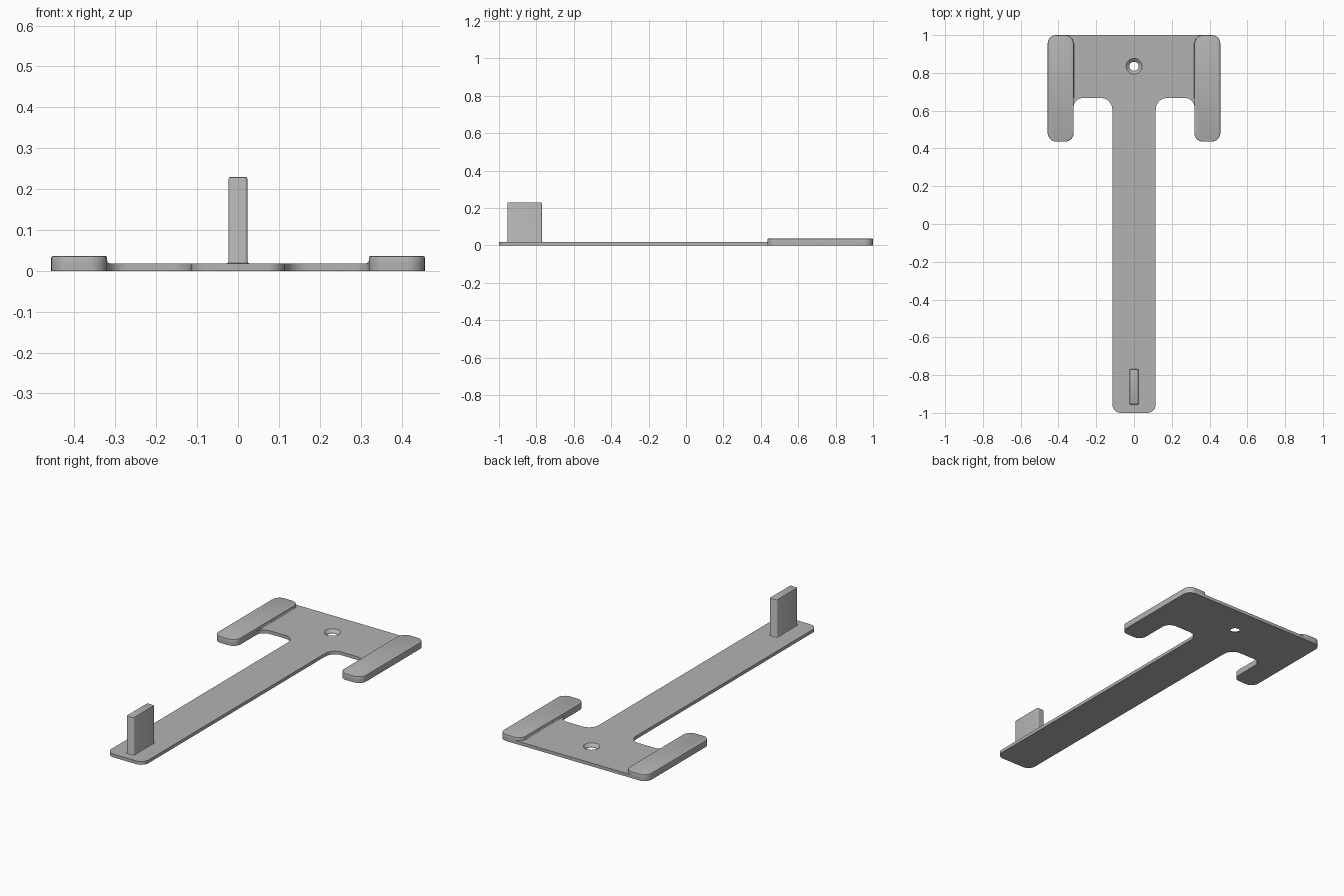
import bpy
import bmesh
import math
from mathutils import Vector

if "Cube" in bpy.data.objects:
    bpy.data.objects.remove(bpy.data.objects["Cube"], do_unlink=True)

PLATE_TOP = 0.018
PAD_TOP = 0.036

grey = bpy.data.materials.new("light_grey")
grey.use_nodes = True
grey.diffuse_color = (0.45, 0.45, 0.45, 1)
grey.node_tree.nodes["Principled BSDF"].inputs["Base Color"].default_value = (0.45, 0.45, 0.45, 1)


def rounded(corners, steps=8):
    """Outline with a circular fillet on every right-angled corner (x, y, radius)."""
    pts = []
    for i, (x, y, r) in enumerate(corners):
        here = Vector((x, y))
        a = (Vector(corners[i - 1][:2]) - here).normalized() * r
        b = (Vector(corners[(i + 1) % len(corners)][:2]) - here).normalized() * r
        for k in range(steps + 1):
            t = math.pi / 2 * k / steps
            pts.append(here + a * (1 - math.sin(t)) + b * (1 - math.cos(t)))
    return pts


def rect(x0, x1, y0, y1, r, inset=0):
    x0, x1, y0, y1 = x0 + inset, x1 - inset, y0 + inset, y1 - inset
    r = max(r - inset, 0.001)
    return rounded([(x0, y0, r), (x1, y0, r), (x1, y1, r), (x0, y1, r)])


def loft(name, sections):
    """Closed solid through stacked outlines given as (points, z)."""
    bm = bmesh.new()
    rings = [[bm.verts.new((p.x, p.y, z)) for p in pts] for pts, z in sections]
    for low, high in zip(rings, rings[1:]):
        for i in range(len(low)):
            bm.faces.new((low[i - 1], low[i], high[i], high[i - 1]))
    bm.faces.new(rings[0])
    bm.faces.new(rings[-1])
    bmesh.ops.recalc_face_normals(bm, faces=bm.faces)
    mesh = bpy.data.meshes.new(name)
    bm.to_mesh(mesh)
    bm.free()
    obj = bpy.data.objects.new(name, mesh)
    bpy.context.collection.objects.link(obj)
    mesh.materials.append(grey)
    return obj


def smooth(obj):
    bpy.ops.object.select_all(action="DESELECT")
    obj.select_set(True)
    bpy.context.view_layer.objects.active = obj
    bpy.ops.object.shade_smooth_by_angle(angle=math.radians(30))


# Base plate: long stem, wide head and two short arms
right_half = [(0.115, -1, 0.045), (0.115, 0.667, 0.06), (0.32, 0.667, 0.05),
              (0.32, 0.436, 0.045), (0.457, 0.436, 0.045), (0.457, 1, 0.045)]
outline = rounded(right_half + [(-x, y, r) for x, y, r in reversed(right_half)])
plate = loft("base_plate", [(outline, 0), (outline, PLATE_TOP)])


# Countersunk screw hole
def circle(r):
    return [Vector((r * math.cos(a), 0.835 + r * math.sin(a)))
            for a in (math.tau * i / 48 for i in range(48))]


cutter = loft("hole_cutter", [(circle(0.024), -0.01), (circle(0.024), 0.002),
                              (circle(0.042), PLATE_TOP), (circle(0.042), 0.03)])
cut = plate.modifiers.new("screw_hole", "BOOLEAN")
cut.operation = "DIFFERENCE"
cut.solver = "EXACT"
cut.object = cutter
bpy.ops.object.select_all(action="DESELECT")
plate.select_set(True)
bpy.context.view_layer.objects.active = plate
bpy.ops.object.modifier_apply(modifier=cut.name)
bpy.data.objects.remove(cutter, do_unlink=True)
smooth(plate)

# Raised arm pads with softened top edges, and a small cove along the inner side
for side, sign in (("left", 1), ("right", -1)):
    x0, x1 = sorted((sign * 0.32, sign * 0.457))
    profile = [(0, PLATE_TOP), (0, PAD_TOP - 0.004), (0.0012, PAD_TOP - 0.0012), (0.004, PAD_TOP)]
    smooth(loft(side + "_arm_pad",
                [(rect(x0, x1, 0.436, 1, 0.045, inset), z) for inset, z in profile]))
    steps = [(0.007, 0), (0.003, 0.0015), (0.001, 0.004), (0.0001, 0.008)]
    cove = []
    for width, rise in steps:
        ends = [(0.32 - width, 0.667), (0.322, 0.667), (0.322, 0.955), (0.32 - width, 0.955)]
        cove.append(([Vector((sign * x, y)) for x, y in ends], PLATE_TOP + rise))
    smooth(loft(side + "_pad_cove", cove))

# Upright post with a flared foot and softened top
post = [(-0.005, PLATE_TOP), (-0.0015, PLATE_TOP + 0.0015), (0, PLATE_TOP + 0.005),
        (0, 0.225), (0.0015, 0.2285), (0.005, 0.23)]
smooth(loft("upright_post", [(rect(-0.023, 0.023, -0.955, -0.77, 0.007, inset), z)
                             for inset, z in post]))
